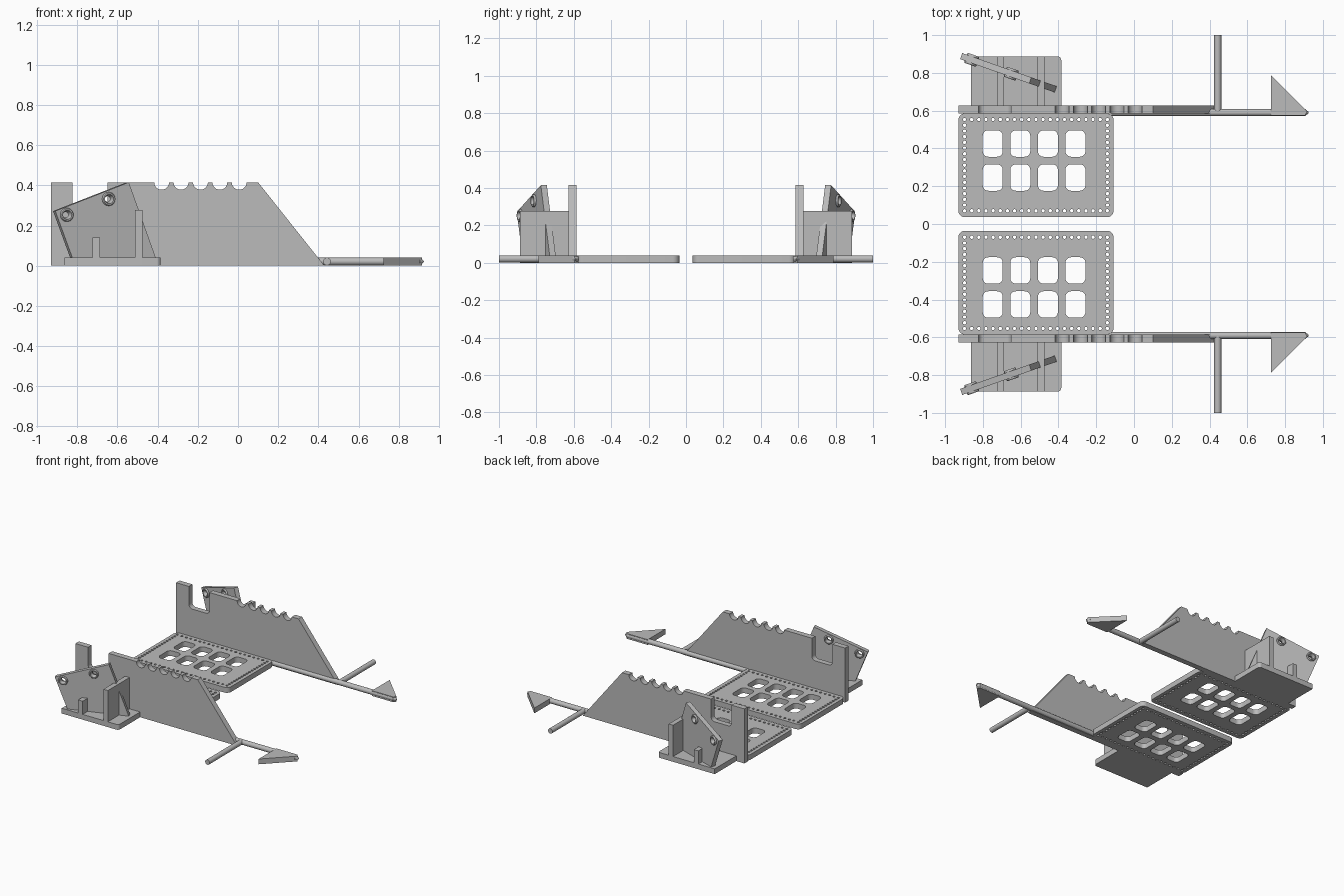
import bpy, bmesh
from math import radians, cos, sin, pi
from mathutils import Matrix

cube = bpy.data.objects.get("Cube")
if cube:
    bpy.data.objects.remove(cube, do_unlink=True)

grey = bpy.data.materials.new("plain grey")
grey.use_nodes = True
colour = (0.5, 0.5, 0.5, 1)
grey.diffuse_color = colour
grey.node_tree.nodes["Principled BSDF"].inputs["Base Color"].default_value = colour


def turn(deg, axis):
    return Matrix.Rotation(radians(deg), 4, axis)


def move(x, y, z):
    return Matrix.Translation((x, y, z))


def arc(cx, cy, r, start, end, n=8):
    angles = [radians(start + (end - start) * i / n) for i in range(n + 1)]
    return [(cx + r * cos(a), cy + r * sin(a)) for a in angles]


def circle(cx, cy, r, n=12):
    return arc(cx, cy, r, 0, 360, n)[:-1]


def round_rect(x0, y0, x1, y1, r):
    return (arc(x1 - r, y1 - r, r, 0, 90) + arc(x0 + r, y1 - r, r, 90, 180)
            + arc(x0 + r, y0 + r, r, 180, 270) + arc(x1 - r, y0 + r, r, 270, 360))


def finish(name, bm, matrix):
    """Bake the placement, mirror to the other side, shade."""
    bmesh.ops.remove_doubles(bm, verts=bm.verts, dist=1e-5)
    bm.transform(matrix)
    bmesh.ops.recalc_face_normals(bm, faces=bm.faces)
    mesh = bpy.data.meshes.new(name)
    bm.to_mesh(mesh)
    bm.free()
    mesh.materials.clear()
    mesh.materials.append(grey)
    mesh.shade_smooth()
    mesh.set_sharp_from_angle(angle=radians(30))
    ob = bpy.data.objects.new(name, mesh)
    bpy.context.collection.objects.link(ob)
    mirror = ob.modifiers.new("other_side", 'MIRROR')
    mirror.use_axis = (False, True, False)
    mirror.use_mirror_merge = False
    return ob


def slab(name, loops, thickness, matrix):
    """Extrude an outline, with the further loops cut out as holes."""
    curve = bpy.data.curves.new(name + "_outline", 'CURVE')
    curve.dimensions = '2D'
    curve.fill_mode = 'BOTH'
    curve.extrude = thickness / 2
    for loop in loops:
        spline = curve.splines.new('POLY')
        spline.points.add(len(loop) - 1)
        for point, (x, y) in zip(spline.points, loop):
            point.co = (x, y, 0, 1)
        spline.use_cyclic_u = True
    helper = bpy.data.objects.new(name + "_outline", curve)
    bpy.context.collection.objects.link(helper)
    graph = bpy.context.evaluated_depsgraph_get()
    flat = bpy.data.meshes.new_from_object(helper.evaluated_get(graph))
    bm = bmesh.new()
    bm.from_mesh(flat)
    bpy.data.objects.remove(helper, do_unlink=True)
    bpy.data.curves.remove(curve)
    bpy.data.meshes.remove(flat)
    return finish(name, bm, matrix)


def box(name, x0, x1, y0, y1, z0, z1):
    bm = bmesh.new()
    size = Matrix.Diagonal((x1 - x0, y1 - y0, z1 - z0, 1))
    bmesh.ops.create_cube(bm, size=1)
    return finish(name, bm, move((x0 + x1) / 2, (y0 + y1) / 2, (z0 + z1) / 2) @ size)


def lathe(name, profile, matrix, steps=24):
    """Revolve (radius, height) points about z."""
    bm = bmesh.new()
    verts = [bm.verts.new((r, 0, h)) for r, h in profile]
    edges = [bm.edges.new(pair) for pair in zip(verts, verts[1:])]
    bmesh.ops.spin(bm, geom=verts + edges, axis=(0, 0, 1), cent=(0, 0, 0),
                   angle=2 * pi, steps=steps, use_merge=False)
    return finish(name, bm, matrix)


THICK = 0.04
FLAT = move(0, 0, THICK / 2)
UPRIGHT = turn(90, 'X')
WALL_IN, WALL_OUT = -0.585, -0.627

# Foot plate: rounded, eight windows, a border of small holes
loops = [round_rect(-0.93, WALL_IN, -0.108, -0.036, 0.035)]
for col in range(4):
    for y in (-0.426, -0.246):
        x = -0.748 + col * 0.146
        loops.append(round_rect(x - 0.053, y - 0.07, x + 0.053, y + 0.07, 0.03))
X0, X1, Y0, Y1 = -0.897, -0.141, -0.553, -0.07
ACROSS, ALONG = 20, 16
for i in range(ACROSS + 1):
    loops += [circle(X0 + (X1 - X0) * i / ACROSS, y, 0.009) for y in (Y0, Y1)]
for i in range(1, ALONG):
    loops += [circle(x, Y0 + (Y1 - Y0) * i / ALONG, 0.009) for x in (X0, X1)]
slab("foot_plate", loops, THICK, FLAT)

# Side wall: slot near the back, a row of round notches, long slope
TOP = 0.415
wall = [(-0.93, 0), (-0.93, TOP), (-0.823, TOP)]
wall += arc(-0.793, 0.28, 0.03, 180, 270) + arc(-0.68, 0.28, 0.03, 270, 360)
wall += [(-0.65, TOP)]
for i in range(5):
    wall += arc(-0.38 + i * 0.0965, TOP, 0.037, 180, 360, 14)
wall += [(0.1, TOP), (0.43, 0)]
slab("side_wall", [wall], WALL_IN - WALL_OUT,
     move(0, (WALL_IN + WALL_OUT) / 2, 0) @ UPRIGHT)

# Outer bracket: base and two fins
base = [(-0.863, WALL_OUT), (-0.863, -0.887)]
base += arc(-0.405, -0.867, 0.02, 270, 360) + [(-0.385, WALL_OUT)]
slab("bracket_base", [base], THICK, FLAT)
box("tall_fin", -0.512, -0.475, -0.887, WALL_OUT, THICK, 0.278)
box("short_fin", -0.725, -0.687, -0.887, WALL_OUT, THICK, 0.14)

# Angled plate with two eyelets
tilt = move(-0.915, -0.889, 0) @ turn(19.4, 'Z') @ UPRIGHT
eyelets = [(0.06, 0.253), (0.281, 0.332)]
plate = [(0, 0.272), (0.388, TOP), (0.53, THICK), (0.09, THICK)]
slab("angled_plate", [plate] + [circle(u, v, 0.025, 24) for u, v in eyelets], 0.034, tilt)
ring = [(0.014, 0), (0.023, 0.028), (0.03, 0.028), (0.034, 0.022),
        (0.034, -0.022), (0.03, -0.028), (0.023, -0.028), (0.014, 0)]
for u, v in eyelets:
    lathe("eyelet", ring, tilt @ move(u, v, 0))

# Long rod with pointed tip, cross rod and triangular head
R = 0.019
lathe("long_rod", [(0, -0.12), (R, -0.12), (R, 0.905), (0.003, 0.925), (0, 0.925)],
      move(0, -0.59, R + 0.002) @ turn(90, 'Y'))
lathe("cross_rod", [(0, 0.59), (R, 0.59), (R, 1.0), (0, 1.0)],
      move(0.443, 0, R + 0.002) @ UPRIGHT)
slab("triangular_head", [[(0.725, -0.788), (0.917, -0.595), (0.905, -0.575), (0.725, -0.575)]],
     THICK, FLAT)
